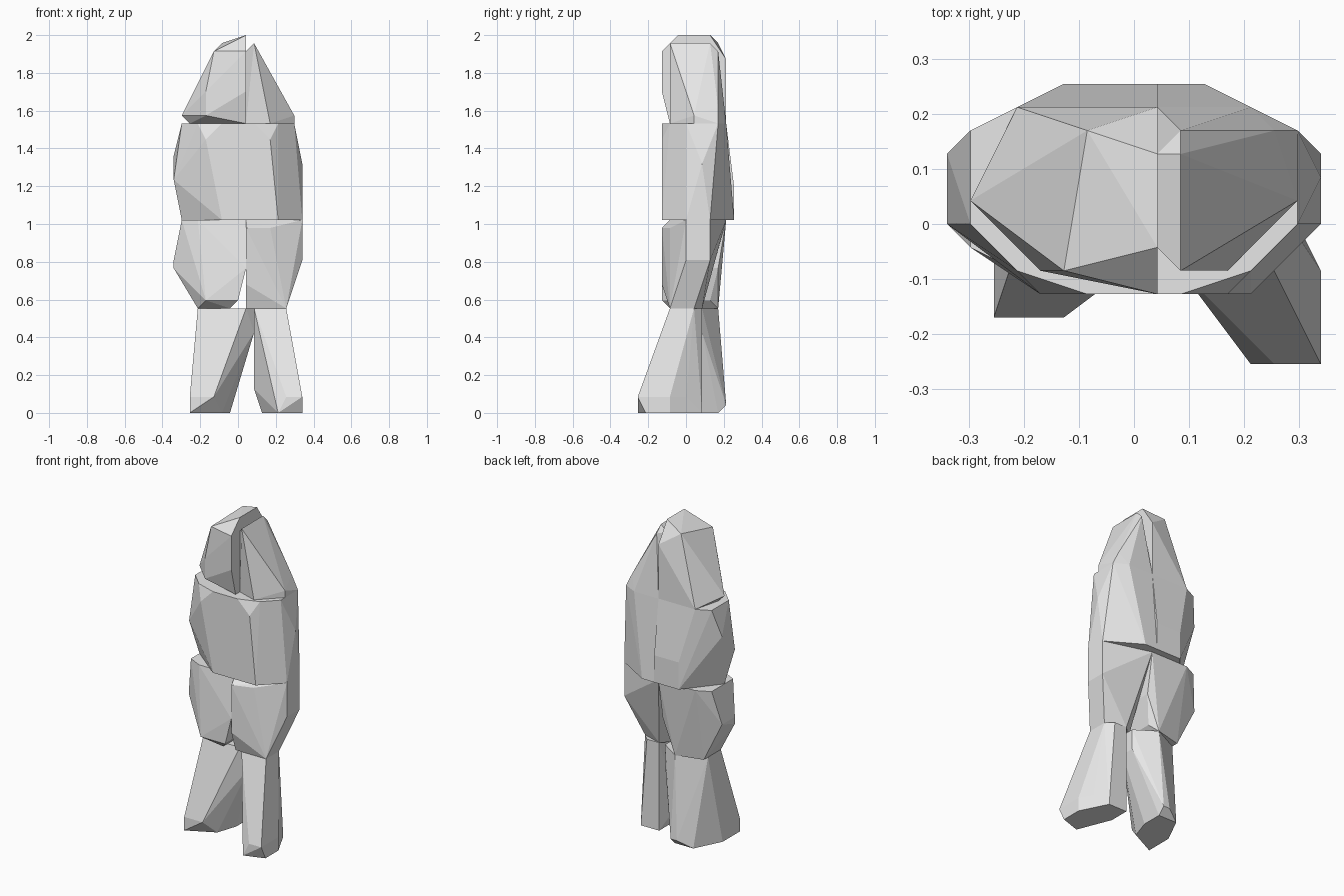
import bpy
import bmesh
import math

# Remove the default cube only
default_cube = bpy.data.objects.get("Cube")
if default_cube:
    bpy.data.objects.remove(default_cube, do_unlink=True)

# All sections are given in grid steps; the figure stands 47 steps tall
STEP = 2.0 / 47.0

# Single pale stone material
stone = bpy.data.materials.new("pale_grey_stone")
stone.use_nodes = True
STONE_COLOUR = (0.8, 0.8, 0.8, 1.0)
stone.diffuse_color = STONE_COLOUR
stone.node_tree.nodes["Principled BSDF"].inputs["Base Color"].default_value = STONE_COLOUR


def faceted_block(name, sections):
    """Wrap stacked cross-sections {height: [(x, y), ...]} in a convex faceted skin."""
    mesh = bpy.data.meshes.new(name)
    bm = bmesh.new()
    for height, outline in sections.items():
        for x, y in outline:
            bm.verts.new((x * STEP, y * STEP, height * STEP))
    bmesh.ops.convex_hull(bm, input=bm.verts[:])
    # Drop points swallowed by the skin, then merge coplanar triangles
    loose = [vert for vert in bm.verts if not vert.link_faces]
    bmesh.ops.delete(bm, geom=loose, context="VERTS")
    bmesh.ops.dissolve_limit(bm, angle_limit=math.radians(0.5),
                             verts=bm.verts[:], edges=bm.edges[:])
    bmesh.ops.recalc_face_normals(bm, faces=bm.faces[:])
    bm.to_mesh(mesh)
    bm.free()
    mesh.materials.append(stone)
    block = bpy.data.objects.new(name, mesh)
    bpy.context.scene.collection.objects.link(block)
    return block


# Head, split down the middle into two uneven halves
faceted_block("head_right_half", {
    47: [(1, -1), (1, 3)],
    46: [(-2, 4)],
    45: [(-3, -2), (1, -3)],
    44: [(1, 5)],
    40: [(1, -3), (-4, -2)],
    37: [(-7, 1), (-4, -2)],
    36: [(-6, 1), (-5, 5), (1, 5), (1, -2)],
})
faceted_block("head_left_half", {
    46: [(2, -2), (2, 3)],
    45: [(1, -1), (1, 3), (2, 4)],
    38: [(6, 4)],
    37: [(7, 1)],
    36: [(7, 1), (7, 4), (4, -2), (5, 5), (1, 5), (1, -1)],
})

# Chest halves, meeting along the same split
faceted_block("chest_right_half", {
    36: [(-7, 0), (-5, -2), (-2, -3), (1, -3), (1, 5), (-5, 5), (-7, 4)],
    34: [(-4, -3)],
    32: [(-8, 3)],
    29: [(-8, 0)],
    28: [(-3, 6), (1, 6)],
    24: [(-7, 1), (-2, -3), (1, -3), (1, 6), (-3, 6)],
})
faceted_block("chest_left_half", {
    36: [(7, 0), (5, -2), (2, -3), (1, -3), (1, 5), (5, 5), (7, 4)],
    34: [(4, -3)],
    31: [(8, 2)],
    24: [(8, 0), (8, 3), (5, -3), (1, -3), (1, 6), (3, 6)],
})

# Hips
faceted_block("hip_right", {
    24: [(-7, -1), (-5, -2), (1, -2), (1, 5), (-5, 5), (-7, 4)],
    19: [(-8, 0), (-8, 3)],
    18: [(-8, 0), (1, -3), (1, 4)],
    14: [(-4, -3), (0, -3), (0, 3)],
    13: [(-5, -1), (-5, 3), (-1, -2), (-1, 4)],
})
faceted_block("hip_left", {
    24: [(8, 0), (8, 3), (4, -1), (1, -2), (1, 5)],
    23: [(1, -3), (4, -2)],
    19: [(8, 0), (8, 3)],
    16: [(1, -3)],
    13: [(1, -2), (6, -2), (6, 1), (3, 2), (1, 0)],
})

# Legs, with splayed feet pointing forward
faceted_block("leg_right", {
    13: [(-5, -1), (1, -1), (2, 0), (2, 2), (-1, 4), (-5, 2)],
    10: [(2, 0), (2, 2)],
    2: [(-3, -4), (-6, -4)],
    1: [(-1, 5), (-2, 5)],
    0: [(-6, -4), (-2, -2), (-1, 1), (-1, 4), (-4, 4), (-6, 0)],
})
faceted_block("leg_left", {
    13: [(2, -2), (6, -2), (6, 1), (5, 2), (3, 2)],
    3: [(2, -1)],
    2: [(8, -6), (6, -6), (8, -2), (7, 0)],
    0: [(5, -6), (8, -5), (8, -2), (6, 2), (3, 2), (3, -1)],
})
